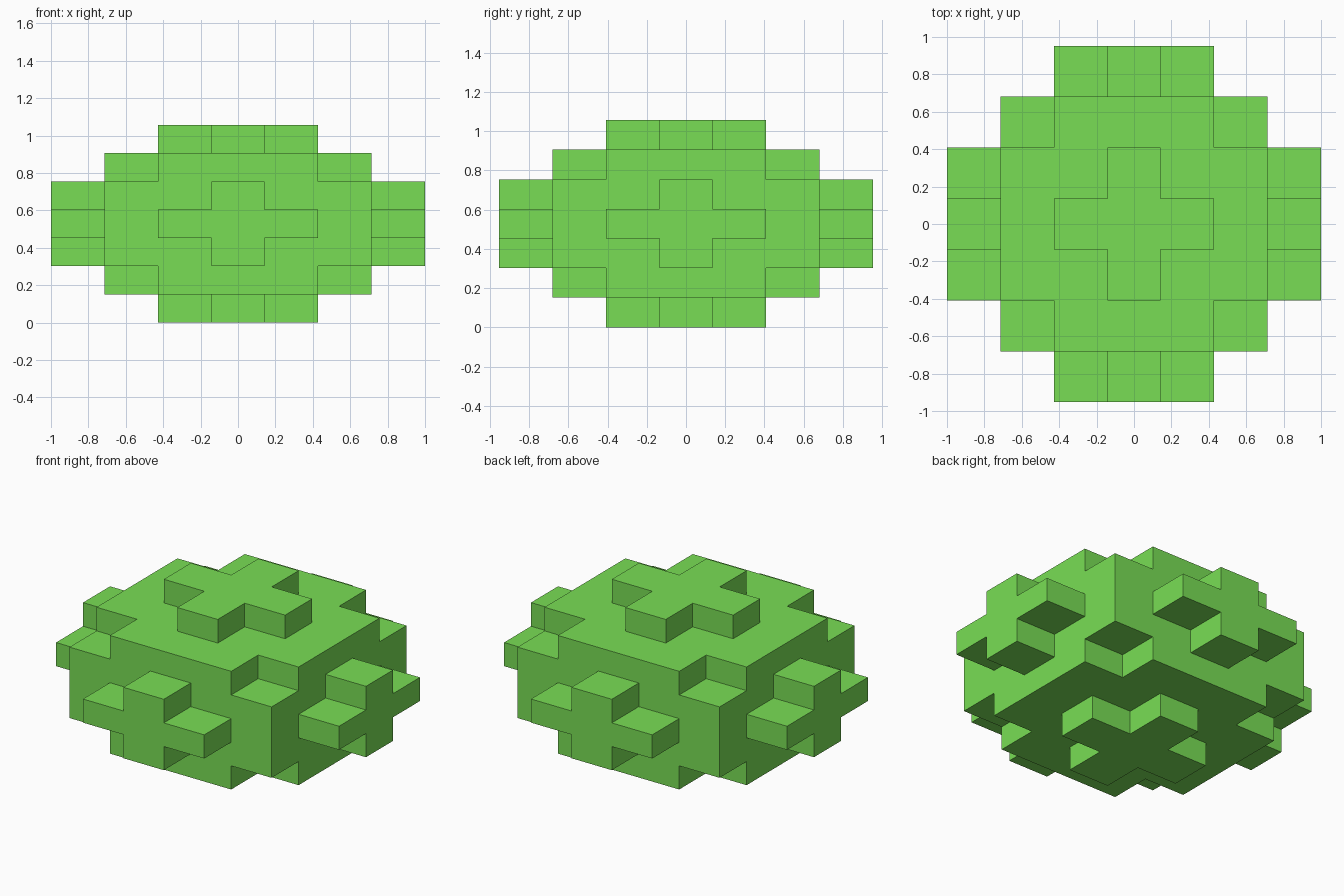
import bpy, bmesh
from itertools import product
from mathutils import Vector

if "Cube" in bpy.data.objects:
    bpy.data.objects.remove(bpy.data.objects["Cube"])

# Cell size of the 7 x 7 x 7 block grid
CELL = Vector((2 / 7, 1.906 / 7, 1.057 / 7))


def filled(c):
    a, b, d = sorted(abs(v) for v in c)
    core = d <= 2 and a < 2                 # 5x5x5 body without its eight corners
    plus = d == 3 and a + b <= 1            # raised plus on each side
    return core or plus


# Keep only the exposed faces of the filled cells
bm = bmesh.new()
for c in product(range(-3, 4), repeat=3):
    if not filled(c):
        continue
    for axis, sign in product(range(3), (-1, 1)):
        n = list(c)
        n[axis] += sign
        if filled(n):
            continue
        u, v = (axis + 1) % 3, (axis + 2) % 3
        ring = []
        for du, dv in ((-1, -1), (1, -1), (1, 1), (-1, 1))[::sign]:
            p = Vector(c)
            p[axis] += sign / 2
            p[u] += du / 2
            p[v] += dv / 2
            p.z += 3.5
            ring.append(bm.verts.new(p * CELL))
        bm.faces.new(ring)
bmesh.ops.remove_doubles(bm, verts=bm.verts, dist=0.001)
# Merge coplanar squares into clean flat faces
bmesh.ops.dissolve_limit(bm, angle_limit=0.01, verts=bm.verts, edges=bm.edges)

mesh = bpy.data.meshes.new("block_bush")
bm.to_mesh(mesh)
bm.free()
bush = bpy.data.objects.new("block_bush", mesh)
bpy.context.collection.objects.link(bush)

# Leaf green
green = bpy.data.materials.new("green")
green.diffuse_color = (0.19, 0.73, 0.09, 1)
green.use_nodes = True
green.node_tree.nodes["Principled BSDF"].inputs["Base Color"].default_value = green.diffuse_color
mesh.materials.append(green)
